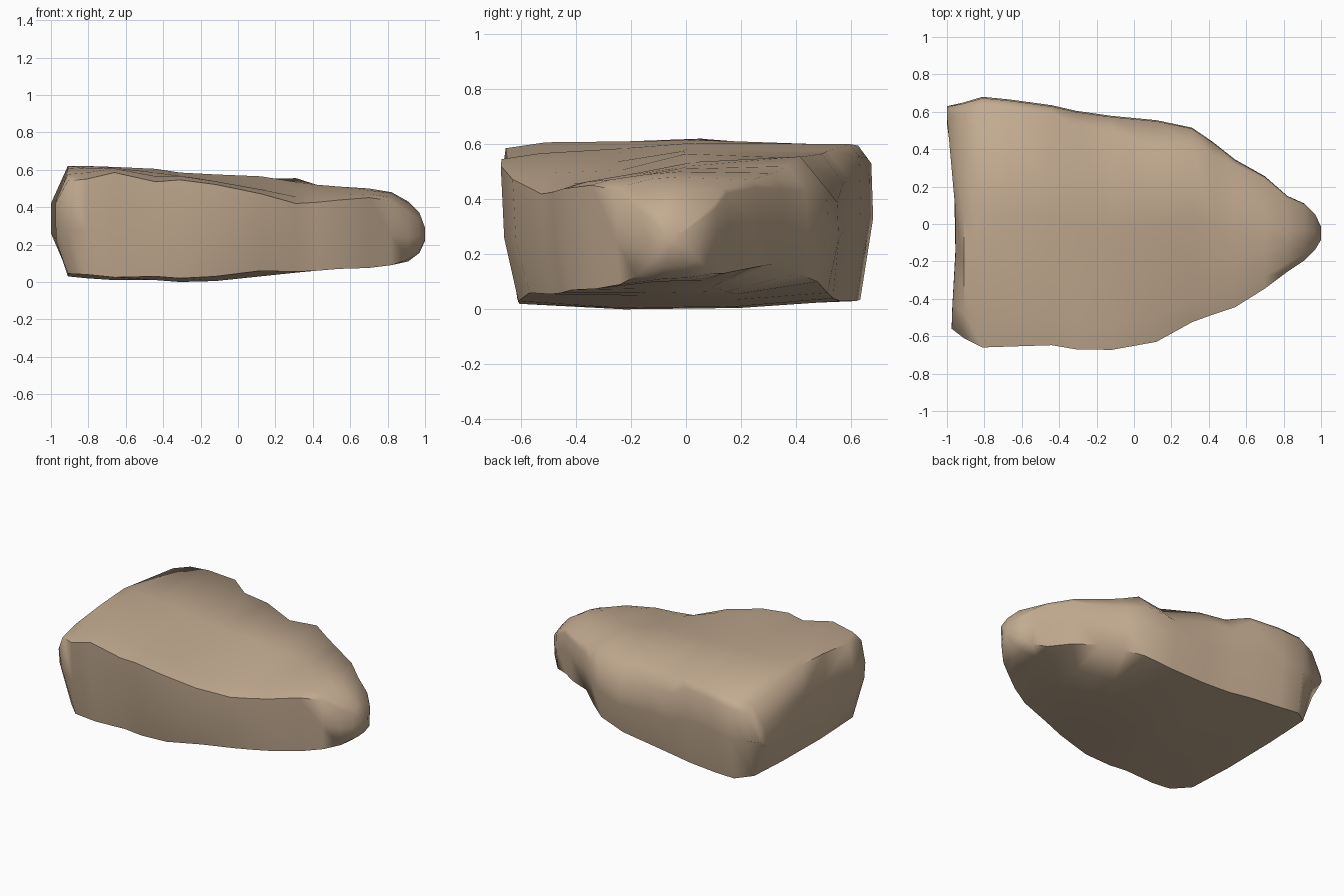
import bpy, bmesh, math

stone = bpy.data.materials.new("tan stone")
stone.diffuse_color = (0.54, 0.405, 0.28, 1)

# Cross-sections along the rock:
# x, y front, y back, bottom z (front, mid, back), top z (front, valley, ridge, back)
SECTIONS = [
    (-0.955, -0.56, 0.63, 0.22, 0.21, 0.26, 0.44, 0.45, 0.45, 0.42),
    (-0.91, -0.61, 0.65, 0.045, 0.03, 0.05, 0.56, 0.605, 0.62, 0.555),
    (-0.81, -0.66, 0.68, 0.04, 0.02, 0.035, 0.57, 0.61, 0.62, 0.575),
    (-0.66, -0.655, 0.665, 0.025, 0.01, 0.03, 0.605, 0.61, 0.615, 0.595),
    (-0.44, -0.648, 0.635, 0.03, 0.01, 0.03, 0.555, 0.585, 0.605, 0.60),
    (-0.31, -0.67, 0.605, 0.02, 0.0, 0.03, 0.565, 0.57, 0.585, 0.575),
    (-0.12, -0.673, 0.578, 0.03, 0.005, 0.04, 0.54, 0.535, 0.575, 0.565),
    (0.12, -0.63, 0.555, 0.06, 0.03, 0.06, 0.49, 0.505, 0.565, 0.55),
    (0.31, -0.525, 0.515, 0.055, 0.05, 0.10, 0.435, 0.495, 0.535, 0.555),
    (0.42, -0.485, 0.44, 0.06, 0.06, 0.13, 0.44, 0.495, 0.52, 0.52),
    (0.54, -0.445, 0.345, 0.07, 0.075, 0.165, 0.45, 0.49, 0.51, 0.495),
    (0.70, -0.345, 0.255, 0.075, 0.10, 0.15, 0.46, 0.49, 0.50, 0.47),
]
# Snout sections at the narrow end
SECTIONS += [
    (0.82, -0.255, 0.15, 0.09, 0.10, 0.13, 0.44, 0.475, 0.48, 0.44),
    (0.91, -0.195, 0.11, 0.12, 0.11, 0.13, 0.38, 0.42, 0.43, 0.38),
    (0.97, -0.135, 0.05, 0.17, 0.155, 0.18, 0.34, 0.37, 0.365, 0.33),
    (1.00, -0.085, -0.015, 0.23, 0.22, 0.23, 0.28, 0.29, 0.29, 0.28),
]
# Broken-off back upper edge: x of section -> inset in y
CHIP = {-0.31: 0.09, -0.12: 0.085, 0.12: 0.165, 0.31: 0.10, 0.42: 0.07, 0.54: 0.03}


def ring(s):
    x, f, b, bf, bmid, bb, tf, tv, tr, tb = s
    w = b - f
    chip = CHIP.get(x, 0.0)
    # rounded corners at the broad end
    corner = 0.05 if x < -0.9 else 0.0
    inset = max(chip, 0.03 * w) + 0.4 * corner
    drop = 0.045 * min(1, w) + 0.7 * chip
    tuck = 0.02 if -0.4 < x < 0.2 else 0.0
    pts = [
        (f + 0.035 * w + corner + tuck, bf), (f + 0.35 * w, bmid),
        (f + 0.68 * w, bmid + 0.005),
        (b - 0.035 * w - corner, bb),
        (b, bb + 0.6 * (tb - drop - bb)), (b - 0.005 * w, tb - drop),
        (b - inset, tb), (f + 0.53 * w, tr), (f + 0.33 * w, tv),
        (f + 0.11 * w, tf + 0.35 * (tv - tf)),
        (f, tf - 0.015 * w), (f + 0.01 * w, bf + 0.45 * (tf - bf)),
    ]
    out = []
    for y, z in pts:
        px = x
        if x < -0.95:  # broad end bulges at both corners
            px -= 0.045 * min(1, max(0, y - 0.2) / 0.3)
            px -= 0.02 * min(1, max(0, -y - 0.2) / 0.3)
        out.append((px, y, z))
    return out


# Loft the boulder
bm = bmesh.new()
rings = [[bm.verts.new(p) for p in ring(s)] for s in SECTIONS]
n = len(rings[0])
for a, b in zip(rings, rings[1:]):
    for i in range(n):
        j = (i + 1) % n
        bm.faces.new((a[i], a[j], b[j], b[i]))
# Broad end: strips joining the lower and upper edges
e = rings[0]
bm.faces.new((e[0], e[11], e[10], e[9]))
bm.faces.new((e[0], e[9], e[8], e[1]))
bm.faces.new((e[1], e[8], e[7], e[2]))
bm.faces.new((e[2], e[7], e[6], e[3]))
bm.faces.new((e[3], e[6], e[5], e[4]))
bm.faces.new(rings[-1])
bmesh.ops.recalc_face_normals(bm, faces=bm.faces)

mesh = bpy.data.meshes.new("boulder")
bm.to_mesh(mesh)
bm.free()
mesh.materials.append(stone)
rock = bpy.data.objects.new("boulder", mesh)
bpy.context.collection.objects.link(rock)
bpy.context.view_layer.objects.active = rock
rock.select_set(True)
bpy.ops.object.shade_smooth_by_angle(angle=math.radians(60))
